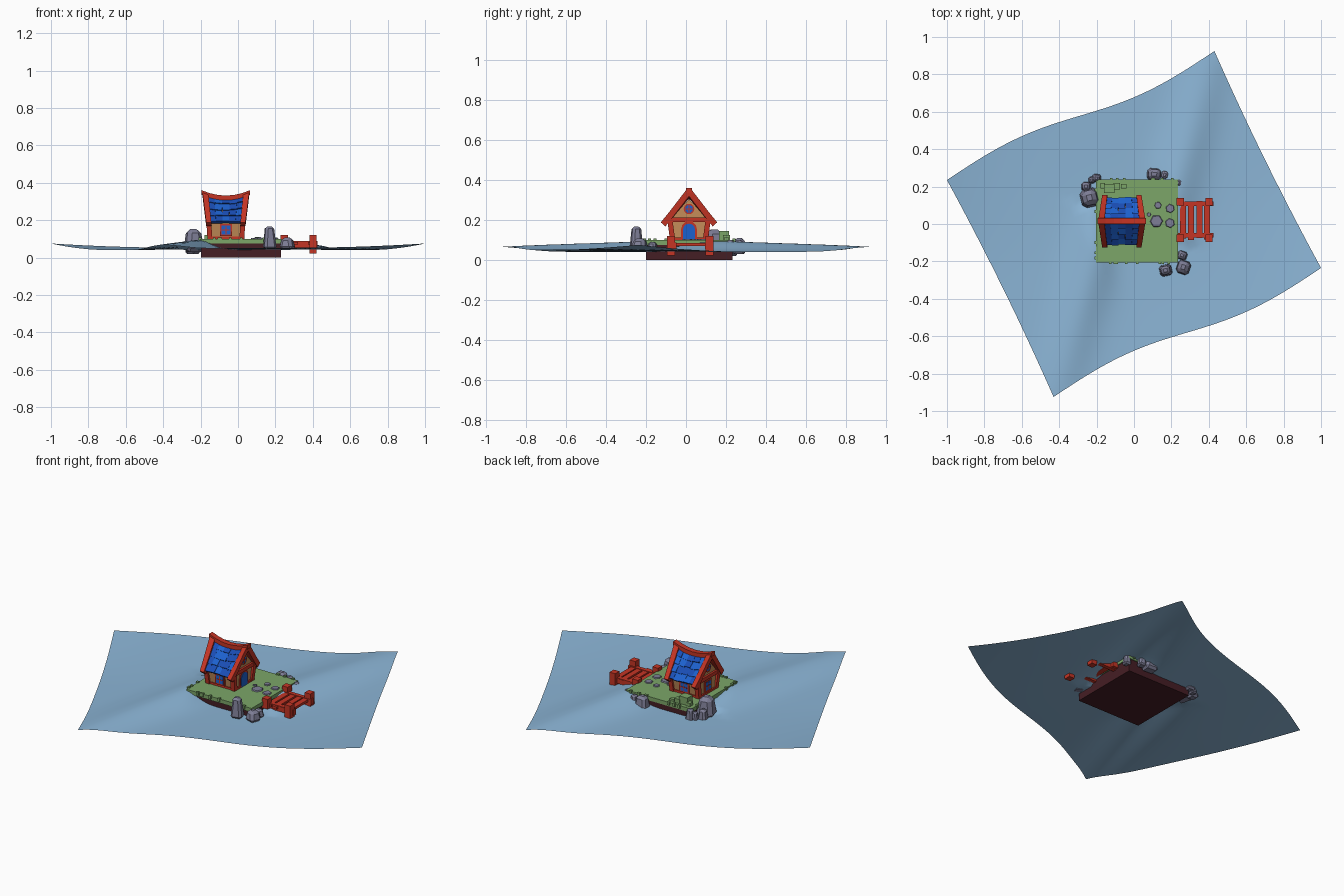
import bpy, bmesh, math, random
from mathutils import Vector as V, Matrix

if "Cube" in bpy.data.objects:
    bpy.data.objects.remove(bpy.data.objects["Cube"])
random.seed(4)

def material(name, r, g, b):
    m = bpy.data.materials.new(name)
    m.diffuse_color = (r, g, b, 1)
    m.use_nodes = True
    m.node_tree.nodes["Principled BSDF"].inputs["Base Color"].default_value = m.diffuse_color
    return m

WATER = material("water blue", .26, .46, .67)
GRASS = material("grass green", .20, .38, .14)
EARTH = material("dark earth", .06, .013, .018)
STONE = material("grey stone", .21, .21, .31)
RED = material("red timber", .56, .035, .018)
TAN = material("tan plaster", .56, .27, .10)
BLUE = material("roof blue", .012, .12, .62)
NAVY = material("deep blue", .010, .075, .46)

def finish(name, bm, mats):
    bmesh.ops.recalc_face_normals(bm, faces=bm.faces)
    me = bpy.data.meshes.new(name)
    bm.to_mesh(me)
    bm.free()
    for m in mats:
        me.materials.append(m)
    ob = bpy.data.objects.new(name, me)
    bpy.context.collection.objects.link(ob)
    return ob

def add_hex(bm, bottom, top, mi=0):
    b = [bm.verts.new(p) for p in bottom]
    t = [bm.verts.new(p) for p in top]
    n = len(b)
    fs = [bm.faces.new(b), bm.faces.new(t)]
    fs += [bm.faces.new((b[i], b[(i+1) % n], t[(i+1) % n], t[i])) for i in range(n)]
    for f in fs:
        f.material_index = mi

def rect(x0, x1, y0, y1, z):
    return [V((x0, y0, z)), V((x1, y0, z)), V((x1, y1, z)), V((x0, y1, z))]

def add_box(bm, x0, x1, y0, y1, z0, z1, mi=0):
    add_hex(bm, rect(x0, x1, y0, y1, z0), rect(x0, x1, y0, y1, z1), mi)

def boxes(name, mat, *specs):
    bm = bmesh.new()
    for s in specs:
        add_box(bm, *s)
    return finish(name, bm, [mat])

# Wavy water sheet, symmetric under a half turn
bm = bmesh.new()
N = 48
def water(u, v):
    p = V((.715, .345, 0))*u + V((-.285, .58, 0))*v
    p.y -= .042*math.sin(math.pi*u)
    p.x -= .015*u*(1 - v*v)
    s = 1 if u + v > 0 else -1
    a, b = u*s, v*s
    d = (b - 1.36*a + .36)/1.69
    g = min(max((a - .08)/.28, 0), 1)
    g = g*g*(3 - 2*g)
    ridge = .054*g*math.exp(-(d/.17)**2)*(1 - .55*max(a - .36, 0)/.64)
    corner = .035*u*u*v*v if u*v < 0 else 0
    p.z = .041 + ridge + corner + .012*v*v*(1 - u*u)
    return p
g = [[bm.verts.new(water(2*i/N - 1, 2*j/N - 1)) for j in range(N+1)] for i in range(N+1)]
for i in range(N):
    for j in range(N):
        bm.faces.new((g[i][j], g[i+1][j], g[i+1][j+1], g[i][j+1])).smooth = True
finish("water", bm, [WATER])

# Island: earth block, grass cap and little tufts on its rim
boxes("earth_block", EARTH, (-.198, .23, -.2, .233, 0, .078))
boxes("grass_cap", GRASS, (-.203, .236, -.207, .239, .076, .1))
tufts = []
for k in range(22):
    t = random.uniform(-.19, .22)
    x, y = random.choice([(t, -.207), (t, .239), (-.203, t)])
    tufts.append((x-.007, x+.007, y-.007, y+.007, .085, .107))
boxes("grass_tufts", GRASS, *tufts)
boxes("hedge_blocks", GRASS, (-.16, -.105, .165, .215, .1, .145), (-.11, -.075, .185, .22, .1, .125),
      (-.07, -.04, .19, .215, .1, .112), (-.18, -.155, .19, .22, .1, .12))

# Rocks: tapered, bevelled blocks (x, y, z0, z1, width, depth)
rocks = [(-.235, .14, .03, .152, .105, .105), (-.255, .2, .02, .1, .055, .055),
         (-.2, .245, .03, .105, .05, .045), (-.225, .235, .02, .09, .04, .04),
         (.11, .265, .03, .11, .085, .07), (.165, .262, .04, .1, .045, .05),
         (.237, .22, .04, .1, .045, .045), (.17, -.248, .045, .167, .068, .062),
         (.265, -.232, .045, .108, .078, .08), (.258, -.168, .04, .09, .055, .05)]
for k, (x, y, z0, z1, w, d) in enumerate(rocks):
    bm = bmesh.new()
    add_hex(bm, rect(-w/2, w/2, -d/2, d/2, z0), rect(-w*.36, w*.3, -d*.33, d*.36, z1))
    bmesh.ops.transform(bm, verts=bm.verts, matrix=Matrix.Translation((x, y, 0)) @
                        Matrix.Rotation(random.uniform(-.35, .35), 4, 'Z'))
    ob = finish(f"rock_{k+1}", bm, [STONE])
    bv = ob.modifiers.new("bevel", 'BEVEL')
    bv.width, bv.segments = min(w, d)*.2, 1

# Flat stepping stones
bm = bmesh.new()
for x, y, r in [(.12, .015, .036), (.192, .005, .027), (.193, .083, .025), (.128, .1, .02), (.08, .05, .012)]:
    def ring(z, k):
        return [V((x + k*r*math.cos(i*math.pi/3 + x*9), y + k*r*math.sin(i*math.pi/3 + x*9), z)) for i in range(6)]
    add_hex(bm, ring(.098, 1), ring(.106, .85))
finish("stepping_stones", bm, [STONE])

# Dock
planks = [(x-.02, x+.02, -.078 + o, .118 + o, .07, .085) for x, o in
          [(.262, .0), (.305, -.008), (.35, .004), (.39, -.004)]]
planks = [(x0+.003, x1-.004, *r) for x0, x1, *r in planks]
boxes("dock_planks", RED, *planks)
boxes("dock_rails", RED, *[(.225, .425, y-.012, y+.012, .055, .088) for y in (.108, -.06)])
boxes("dock_posts", RED, *[(x-.019, x+.019, y-.02, y+.02, z0, .12)
      for x, z0 in ((.247, .06), (.4, .022)) for y in (.118, -.076)])

# House
XC, YC = -.065, .015
walls = [(-.083, .1), (.083, .1), (.098, .2), (0, .305), (-.098, .2)]
bm = bmesh.new()
add_hex(bm, [V((XC-.09, YC+y, z)) for y, z in walls], [V((XC+.09, YC+y, z)) for y, z in walls])
finish("house_walls", bm, [TAN])

bm = bmesh.new()    # leaning corner posts, sills and wall-top beams
for sx in (-1, 1):
    for sy in (-1, 1):
        def foot(cx, cy, z):
            x, y = XC + sx*cx, YC + sy*cy
            return rect(x-.013, x+.013, y-.013, y+.013, z)
        add_hex(bm, foot(.085, .081, .095), foot(.092, .096, .205))
    x = XC + sx*.092
    add_box(bm, x-.01, x+.01, YC-.112, YC+.112, .19, .212)
    add_box(bm, x-.006, x+.006, YC-.085, YC+.085, .098, .112)
    y = YC + sx*.098
    add_box(bm, XC-.1, XC+.1, y-.008, y+.008, .187, .205)
    y = YC + sx*.084
    add_box(bm, XC-.085, XC+.085, y-.006, y+.006, .098, .112)
finish("house_frame", bm, [RED])

def roof(a, t, s, off=0):
    """Point on the sagging roof: a along the ridge, t eave to ridge, s side."""
    return V((XC + a*(.092 + .016*t), YC + s*(.117*(1-t) + .75*off),
              .19 + .125*t + .66*off + .02*max(t, 0)*a*a))

def roof_piece(bm, a0, a1, t0, t1, s, lo, hi, mi=0, lift=0):
    q = [(a0, t0, lift), (a1, t0, lift), (a1, t1, 0), (a0, t1, 0)]
    add_hex(bm, [roof(a, t, s, lo) for a, t, l in q], [roof(a, t, s, hi + l) for a, t, l in q], mi)

bm = bmesh.new()    # shingles in two blues
for s in (-1, 1):
    for r in range(4):
        for c in range(5):
            a0 = -.95 + c*.38
            roof_piece(bm, a0, a0+.375, r*.25 - random.uniform(0, .04), r*.25 + .25, s,
                       -.006, .004, random.random() < .4, random.uniform(.004, .009))
finish("roof_shingles", bm, [BLUE, NAVY])

bm = bmesh.new()    # gable boards
for s in (-1, 1):
    for e in (-1, 1):
        for k in range(3):
            t0 = -.1 + k*1.1/3
            roof_piece(bm, e*.86, e*1.16, t0, t0 + 1.1/3, s, -.014, .016)
finish("gable_boards", bm, [RED])

bm = bmesh.new()    # curved ridge beam
for k in range(6):
    ends = []
    for a in (-1.2 + .4*k, -.8 + .4*k):
        p = roof(a, 1, 1)
        ends.append([p + V((0, y, z)) for y, z in ((-.016, -.008), (.016, -.008), (.016, .017), (-.016, .017))])
    add_hex(bm, *ends)
finish("ridge_beam", bm, [RED])

def plate(name, shape, centre, axis, sign, depth, mat, grow=1):
    """Thin plate with a 2D outline, facing along x or y."""
    bm = bmesh.new()
    def at(h, z, d):
        v = V((sign*d, h*grow, z*grow)) if axis == 'x' else V((h*grow, sign*d, z*grow))
        return V(centre) + v
    add_hex(bm, [at(h, z, 0) for h, z in shape], [at(h, z, depth) for h, z in shape])
    return finish(name, bm, [mat])

# Arched door on +x, round gable windows, square windows elsewhere
arch = [(-.03, -.04), (.03, -.04)] + [(.03*math.cos(i*math.pi/6), .012 + .03*math.sin(i*math.pi/6)) for i in range(7)]
plate("door_frame", arch, (XC+.09, YC, .14), 'x', 1, .006, RED, 1.3)
plate("door", arch, (XC+.09, YC, .14), 'x', 1, .009, BLUE)
disc = [(.02*math.cos(i*math.pi/5), .02*math.sin(i*math.pi/5)) for i in range(10)]
bar = [(-.003, -.024), (.003, -.024), (.003, .024), (-.003, .024)]
cross = [(z, h) for h, z in bar]
square = [(-.024, -.024), (.024, -.024), (.024, .024), (-.024, .024)]
def window(name, shape, centre, axis, sign):
    plate(name + "_frame", shape, centre, axis, sign, .006, RED, 1.35)
    plate(name + "_pane", shape, centre, axis, sign, .0075, BLUE)
    plate(name + "_upright", bar, centre, axis, sign, .0095, RED, .85)
    plate(name + "_crossbar", cross, centre, axis, sign, .0095, RED, .85)
for e, n in ((1, "right"), (-1, "left")):
    window(n + "_gable_window", disc, (XC + e*.09, YC, .255), 'x', e)
window("left_window", square, (XC-.09, YC, .147), 'x', -1)
for e, n in ((-1, "front"), (1, "back")):
    window(n + "_window", square, (XC, YC + e*.091, .147), 'y', e)
